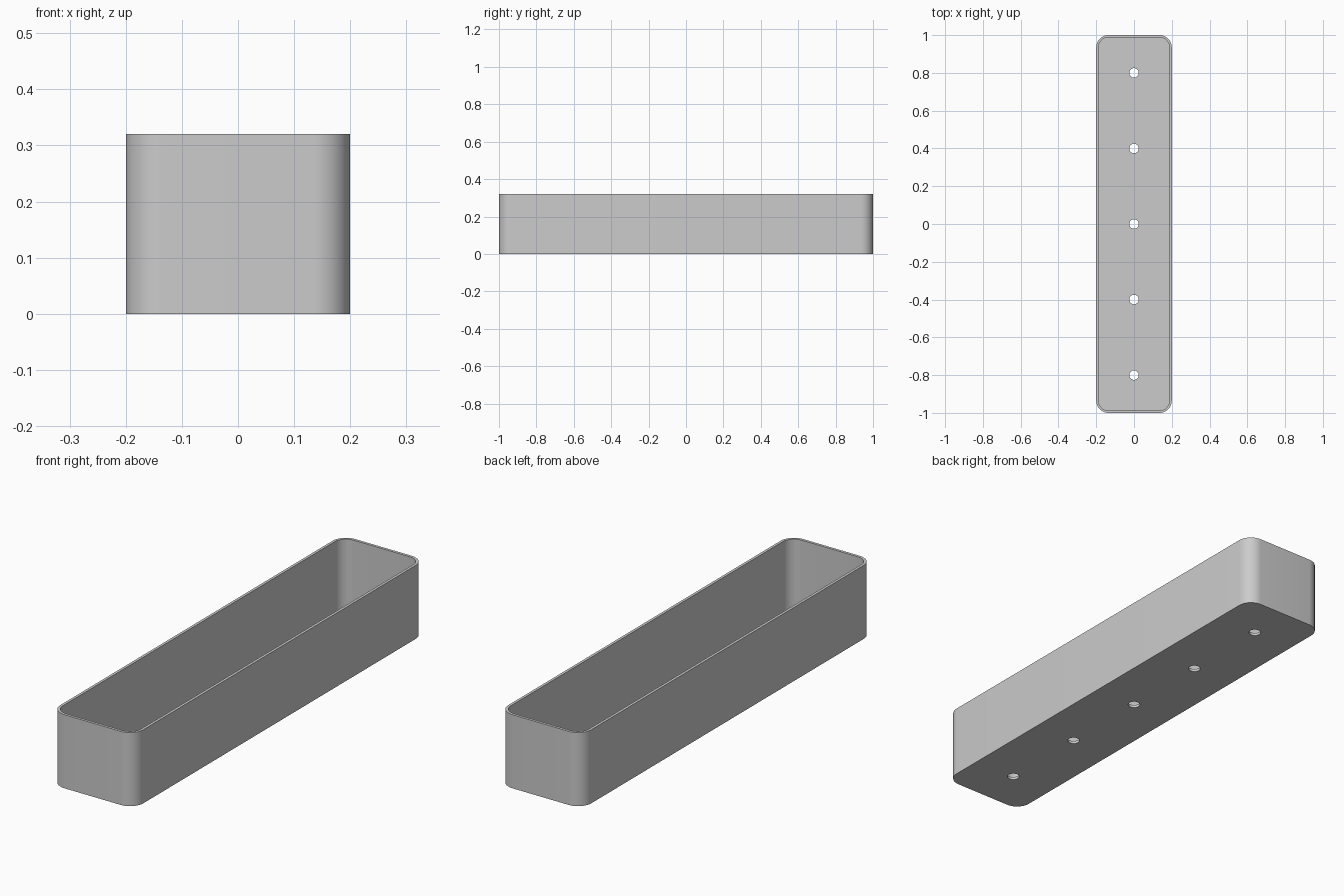
import bpy, bmesh, math

cube = bpy.data.objects.get("Cube")
if cube:
    bpy.data.objects.remove(cube, do_unlink=True)

HALF_X, HALF_Y, HEIGHT = 0.2, 1.0, 0.32
RADIUS, WALL, FLOOR = 0.065, 0.012, 0.012
HOLE_RADIUS, HOLE_SPACING = 0.025, 0.4
CORNER_STEPS = 12

# Single grey material
grey = bpy.data.materials.new("plain grey")
grey.use_nodes = True
colour = (0.6, 0.6, 0.6, 1)
grey.diffuse_color = colour
grey.node_tree.nodes["Principled BSDF"].inputs["Base Color"].default_value = colour


def rounded_ring(bm, inset, z):
    """Rounded rectangle of vertices, offset inwards from the outer wall."""
    ring = []
    corners = [(1, 1), (-1, 1), (-1, -1), (1, -1)]
    for quarter, (sx, sy) in enumerate(corners):
        for step in range(CORNER_STEPS + 1):
            a = math.pi / 2 * (quarter + step / CORNER_STEPS)
            x = sx * (HALF_X - RADIUS) + (RADIUS - inset) * math.cos(a)
            y = sy * (HALF_Y - RADIUS) + (RADIUS - inset) * math.sin(a)
            ring.append(bm.verts.new((x, y, z)))
    return ring


def make_object(name, bm):
    bmesh.ops.recalc_face_normals(bm, faces=bm.faces)
    mesh = bpy.data.meshes.new(name)
    bm.to_mesh(mesh)
    bm.free()
    mesh.materials.append(grey)
    obj = bpy.data.objects.new(name, mesh)
    bpy.context.collection.objects.link(obj)
    return obj


# Open trough: outer wall, rim, inner wall, floor
bm = bmesh.new()
rings = [rounded_ring(bm, inset, z) for inset, z in
         [(0, 0), (0, HEIGHT), (WALL, HEIGHT), (WALL, FLOOR)]]
for lower, upper in zip(rings, rings[1:]):
    for i in range(len(lower)):
        j = (i + 1) % len(lower)
        bm.faces.new((lower[i], lower[j], upper[j], upper[i]))
bm.faces.new(rings[0])
bm.faces.new(rings[-1])
trough = make_object("planter_trough", bm)

# Row of drainage holes through the floor
bm = bmesh.new()
for i in range(-2, 3):
    made = bmesh.ops.create_cone(bm, cap_ends=True, segments=32, radius1=HOLE_RADIUS,
                                 radius2=HOLE_RADIUS, depth=FLOOR * 4)
    bmesh.ops.translate(bm, verts=made["verts"], vec=(0, i * HOLE_SPACING, 0))
cutter = make_object("drain_hole_cutter", bm)
cutter.hide_render = True

cut = trough.modifiers.new("drain_holes", 'BOOLEAN')
cut.operation = 'DIFFERENCE'
cut.solver = 'EXACT'
cut.object = cutter

bpy.ops.object.select_all(action='DESELECT')
trough.select_set(True)
bpy.context.view_layer.objects.active = trough
bpy.ops.object.modifier_apply(modifier=cut.name)
bpy.data.objects.remove(cutter, do_unlink=True)
bpy.ops.object.shade_smooth_by_angle(angle=math.radians(30))
